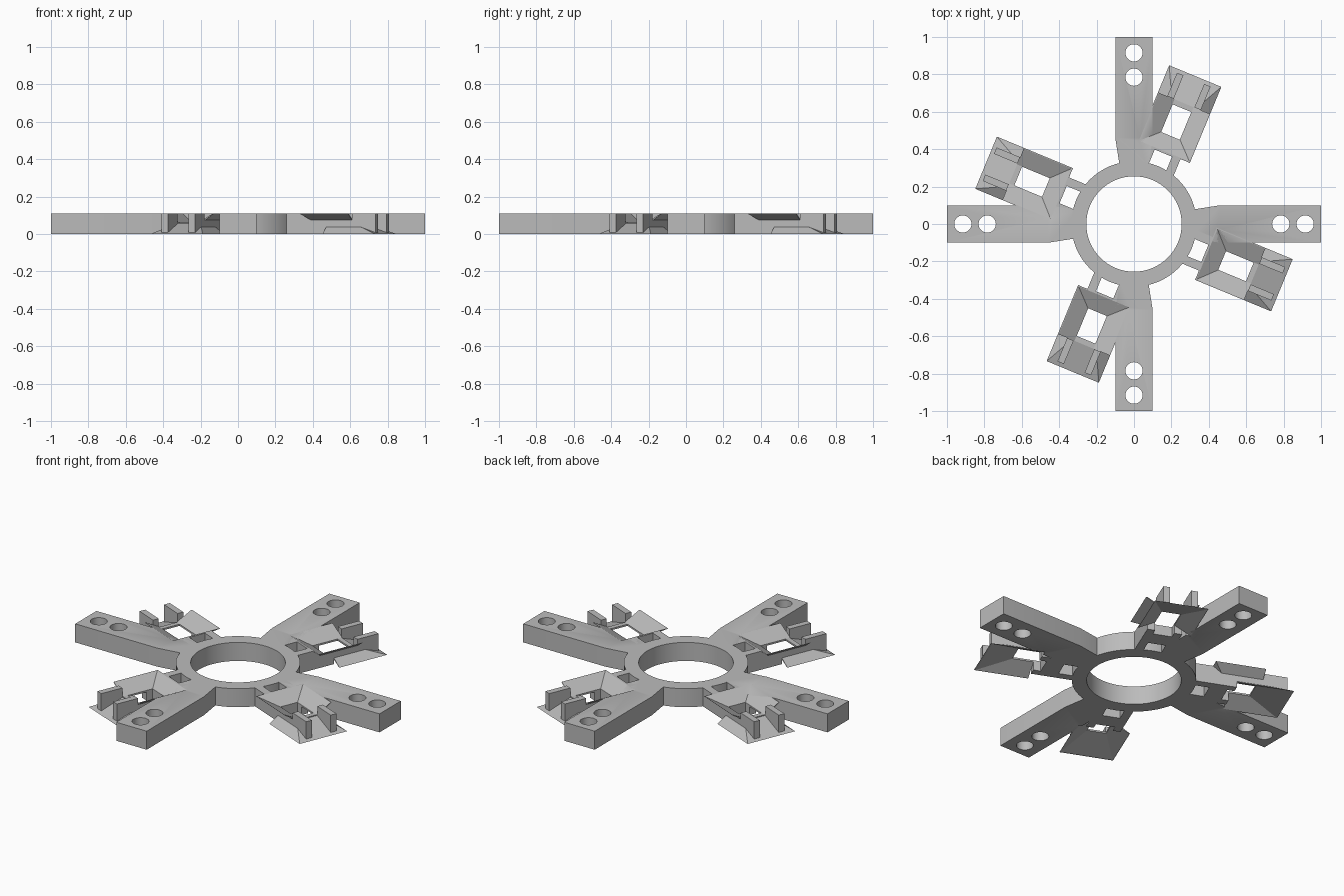
import bpy, bmesh, math
from mathutils import Matrix

cube = bpy.data.objects.get("Cube")
if cube:
    bpy.data.objects.remove(cube)

H = 0.11                      # thickness of the whole frame
TURN = math.radians(-22.5)    # mount angle relative to its arm

grey = bpy.data.materials.new("plain grey")
grey.use_nodes = True
colour = (0.5, 0.5, 0.5, 1)
grey.diffuse_color = colour
grey.node_tree.nodes["Principled BSDF"].inputs["Base Color"].default_value = colour


def finish(name, bm):
    bmesh.ops.recalc_face_normals(bm, faces=bm.faces)
    mesh = bpy.data.meshes.new(name)
    bm.to_mesh(mesh)
    bm.free()
    mesh.materials.append(grey)
    obj = bpy.data.objects.new(name, mesh)
    bpy.context.collection.objects.link(obj)
    return obj


def frustum(name, z0, low, z1, high):
    """Solid between two rectangles given as (inner, outer, half width)."""
    bm = bmesh.new()
    rings = []
    for z, (a, b, w) in ((z0, low), (z1, high)):
        rings.append([bm.verts.new(p) for p in
                      ((a, -w, z), (b, -w, z), (b, w, z), (a, w, z))])
    for loop in rings:
        bm.faces.new(loop)
    for i in range(4):
        j = (i + 1) % 4
        bm.faces.new((rings[0][i], rings[0][j], rings[1][j], rings[1][i]))
    return finish(name, bm)


def box(name, a, b, w, z0=0, z1=H):
    return frustum(name, z0, (a, b, w), z1, (a, b, w))


def cylinder(name, radius, x, z0, z1, sides):
    bm = bmesh.new()
    bmesh.ops.create_cone(bm, cap_ends=True, segments=sides, radius1=radius,
                          radius2=radius, depth=z1 - z0,
                          matrix=Matrix.Translation((x, 0, (z0 + z1) / 2)))
    return finish(name, bm)


def combine(target, tool, operation="DIFFERENCE", keep=False):
    mod = target.modifiers.new("combine", "BOOLEAN")
    mod.operation = operation
    mod.solver = "EXACT"
    mod.object = tool
    bpy.context.view_layer.update()
    graph = bpy.context.evaluated_depsgraph_get()
    result = bpy.data.meshes.new_from_object(target.evaluated_get(graph))
    target.modifiers.clear()
    target.data = result
    if not keep:
        bpy.data.objects.remove(tool)


def smooth(obj):
    bpy.ops.object.select_all(action="DESELECT")
    obj.select_set(True)
    bpy.context.view_layer.objects.active = obj
    bpy.ops.object.shade_smooth_by_angle(angle=math.radians(30))


# Central ring
ring = cylinder("centre_ring", 0.335, 0, 0, H, 64)
combine(ring, cylinder("bore", 0.255, 0, -0.1, 0.2, 64))
smooth(ring)

# Funnel cutters, shared by mount and arm
upper_cut = frustum("upper_cut", 0.06, (0.51, 0.70, 0.055),
                    H + 0.001, (0.42, 0.70, 0.148))
lower_cut = frustum("lower_cut", -0.001, (0.55, 0.85, 0.148),
                    0.05, (0.55, 0.67, 0.055))

# Mount: twin rails, flared upper funnel, flared lower chute
mount = box("sensor_mount", 0.3, 0.835, 0.097)
combine(mount, box("channel", 0.66, 0.9, 0.06, -0.1, 0.2))
upper = frustum("upper_shell", 0.045, (0.5, 0.699, 0.056),
                H, (0.416, 0.699, 0.151))
lower = frustum("lower_shell", 0, (0.551, 0.856, 0.151),
                0.065, (0.551, 0.67, 0.056))
combine(mount, upper, "UNION")
combine(mount, lower, "UNION")
combine(mount, upper_cut, keep=True)
combine(mount, lower_cut, keep=True)
combine(mount, box("window", 0.51, 0.67, 0.054, -0.1, 0.2))
combine(mount, box("stem_slot", 0.33, 0.41, 0.05, -0.1, 0.2))

# Arm: straight bar tapering into the ring, with two holes
arm = box("arm", 0.46, 1.0, 0.1)
bm = bmesh.new()
bm.from_mesh(arm.data)
inner = [f for f in bm.faces if f.normal.x < -0.9]
root = bmesh.ops.extrude_face_region(bm, geom=inner)["geom"]
for v in root:
    if isinstance(v, bmesh.types.BMVert):
        v.co.x = 0.3
        v.co.y *= 0.75
bmesh.ops.delete(bm, geom=inner, context="FACES")
bmesh.ops.recalc_face_normals(bm, faces=bm.faces)
bm.to_mesh(arm.data)
bm.free()
for x in (0.785, 0.915):
    combine(arm, cylinder("hole", 0.046, x, -0.1, 0.2, 32))
for cutter in (upper_cut, lower_cut):
    cutter.rotation_euler.z = TURN
    combine(arm, cutter)
smooth(arm)

# Four arms and four mounts around the ring
for part, offset in ((arm, 0), (mount, TURN)):
    for k in range(4):
        obj = part if k == 0 else part.copy()
        if k:
            bpy.context.collection.objects.link(obj)
        obj.name = f"{'arm' if part is arm else 'sensor_mount'}_{k + 1}"
        obj.rotation_euler.z = offset + k * math.pi / 2
